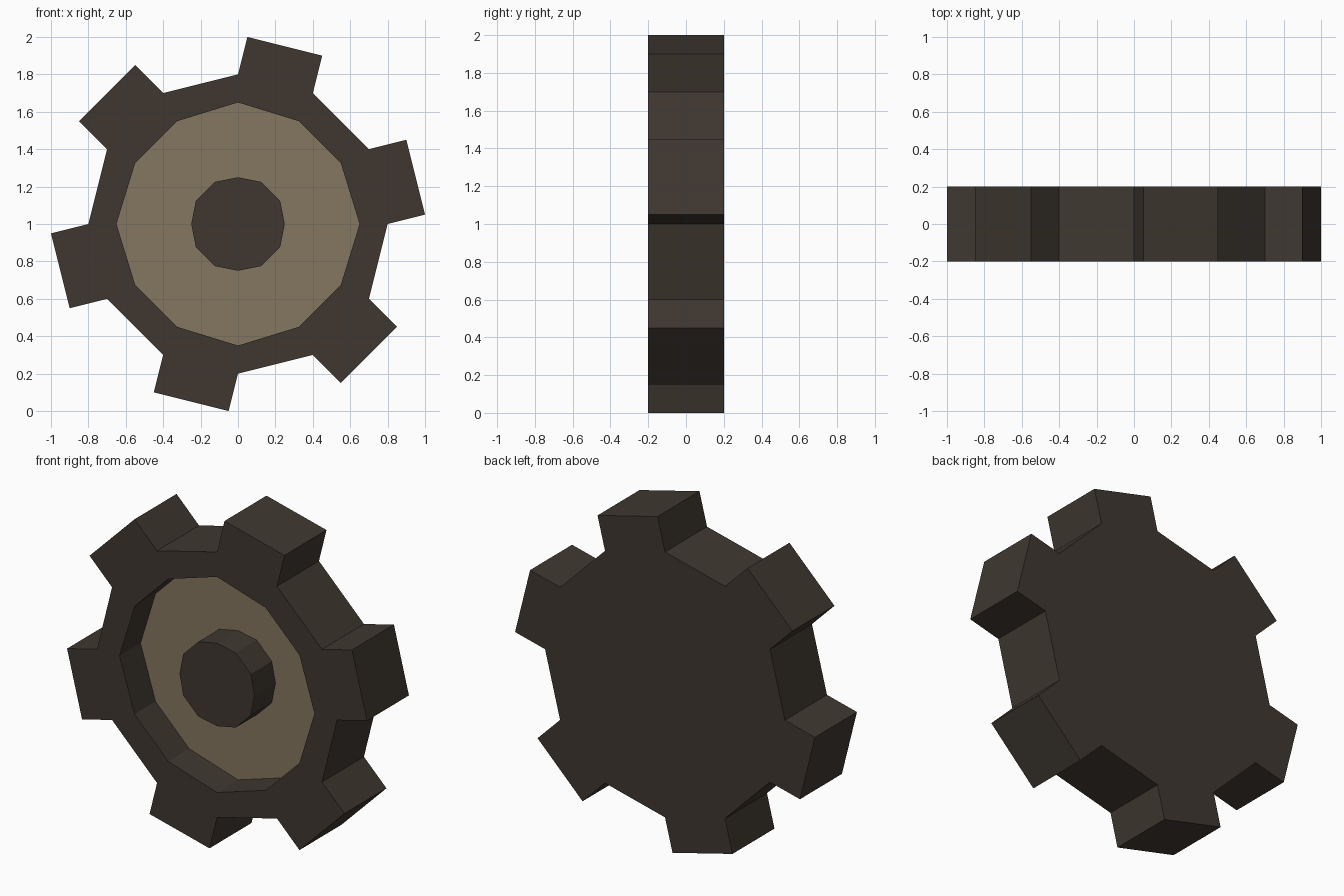
import bpy, bmesh

if "Cube" in bpy.data.objects:
    bpy.data.objects.remove(bpy.data.objects["Cube"])

FRONT, FLOOR, BACK = -0.2, 0.0, 0.2
CZ = 1.0


def material(name, color):
    m = bpy.data.materials.new(name)
    m.diffuse_color = (*color, 1)
    m.use_nodes = True
    m.node_tree.nodes["Principled BSDF"].inputs["Base Color"].default_value = m.diffuse_color
    return m


dark = material("dark brown metal", (0.050, 0.039, 0.030))
tan = material("tan plate", (0.235, 0.182, 0.115))


def half_turn(points):
    # repeat half an outline rotated by 180 degrees
    return points + [(-x, -z) for x, z in points]


def dodecagon(r, a, b):
    return half_turn([(0, r), (a, b), (b, a), (r, 0), (b, -a), (a, -b)])


def ring(bm, points, y):
    return [bm.verts.new((x, y, z + CZ)) for x, z in points]


def bridge(bm, a, b, mat=0):
    # b may have twice as many points as a
    n, k = len(a), len(b) // len(a)
    for i in range(n):
        outer = [b[(k * i + j) % len(b)] for j in range(k, -1, -1)]
        f = bm.faces.new([a[i], a[(i + 1) % n]] + outer)
        f.material_index = mat


def finish(bm, name, mats):
    bmesh.ops.recalc_face_normals(bm, faces=bm.faces)
    mesh = bpy.data.meshes.new(name)
    bm.to_mesh(mesh)
    bm.free()
    for m in mats:
        mesh.materials.append(m)
    obj = bpy.data.objects.new(name, mesh)
    bpy.context.collection.objects.link(obj)
    return obj


# Six-toothed outline, relative to the centre
teeth = half_turn([(0, .8), (.05, 1), (.45, .9), (.4, .7), (.7, .4), (.9, .45),
                   (1, .05), (.8, 0), (.7, -.4), (.85, -.55), (.55, -.85), (.4, -.7)])
recess = dodecagon(.65, .325, .55)
hub = dodecagon(.25, .125, .225)

# Gear body with recessed front and tan floor
bm = bmesh.new()
outer_front, outer_back = ring(bm, teeth, FRONT), ring(bm, teeth, BACK)
rim, floor_edge = ring(bm, recess, FRONT), ring(bm, recess, FLOOR)
hub_base = ring(bm, hub, FLOOR)
bridge(bm, outer_front, outer_back)
bm.faces.new(outer_back)
bridge(bm, rim, outer_front)
bridge(bm, floor_edge, rim)
bridge(bm, hub_base, floor_edge, 1)
finish(bm, "gear_body", [dark, tan])

# Central hub, flush with the front of the rim
bm = bmesh.new()
base, cap = ring(bm, hub, FLOOR), ring(bm, hub, FRONT)
bridge(bm, base, cap)
bm.faces.new(cap)
finish(bm, "hub", [dark])
